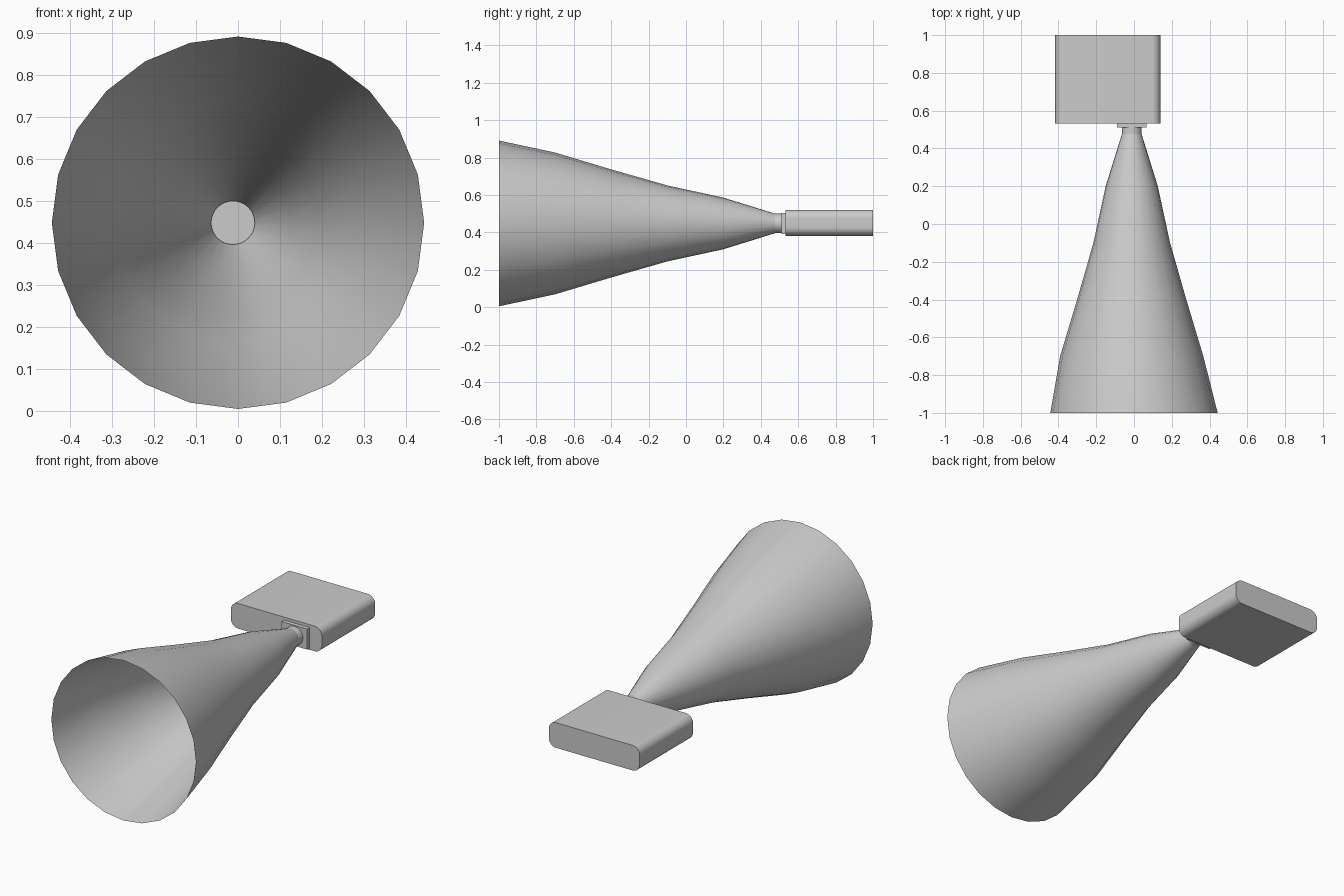
import bpy, bmesh, math

if "Cube" in bpy.data.objects:
    bpy.data.objects.remove(bpy.data.objects["Cube"])

CX, CZ = -0.012, 0.448  # axis of the horn


def finish(name, bm, angle=35):
    bmesh.ops.recalc_face_normals(bm, faces=bm.faces)
    mesh = bpy.data.meshes.new(name)
    bm.to_mesh(mesh)
    bm.free()
    ob = bpy.data.objects.new(name, mesh)
    bpy.context.collection.objects.link(ob)
    bpy.ops.object.select_all(action='DESELECT')
    ob.select_set(True)
    bpy.context.view_layer.objects.active = ob
    bpy.ops.object.shade_smooth_by_angle(angle=math.radians(angle))
    return ob


def loft(name, stations, sides, caps):
    """Circular rings (y, radius, centre x) joined along y."""
    bm = bmesh.new()
    rings = []
    for y, r, cx in stations:
        rings.append([bm.verts.new((cx + r * math.sin(2 * math.pi * i / sides), y,
                                    CZ + r * math.cos(2 * math.pi * i / sides)))
                      for i in range(sides)])
    for a, b in zip(rings, rings[1:]):
        for i in range(sides):
            j = (i + 1) % sides
            bm.faces.new((a[i], a[j], b[j], b[i]))
    if caps:
        bm.faces.new(rings[0])
        bm.faces.new(rings[-1])
    return finish(name, bm)


def block(name, x0, x1, y0, y1, z0, z1, radius=0):
    """Box whose edges running along y may be rounded."""
    bm = bmesh.new()
    bmesh.ops.create_cube(bm, size=1)
    for v in bm.verts:
        v.co = (x0 + (v.co.x + 0.5) * (x1 - x0),
                y0 + (v.co.y + 0.5) * (y1 - y0),
                z0 + (v.co.z + 0.5) * (z1 - z0))
    if radius:
        edges = [e for e in bm.edges
                 if abs(e.verts[0].co.y - e.verts[1].co.y) > 0.01]
        bmesh.ops.bevel(bm, geom=edges, offset=radius, segments=8,
                        profile=0.5, affect='EDGES')
    return finish(name, bm)


# Open flared horn, thin single wall
loft("horn", [(-1.0, 0.443, 0.0), (-0.7, 0.379, CX), (-0.4, 0.289, CX),
              (-0.1, 0.203, CX), (0.2, 0.138, CX), (0.48, 0.051, CX)], 24, False)

# Round neck closing the throat
loft("neck", [(0.47, 0.052, CX), (0.512, 0.052, CX)], 48, True)

# Square mounting plate
block("mounting_plate", -0.09, 0.066, 0.51, 0.535, 0.392, 0.505)

# Flat rounded body, offset to one side
block("body", -0.417, 0.14, 0.533, 1.0, 0.382, 0.521, 0.045)
